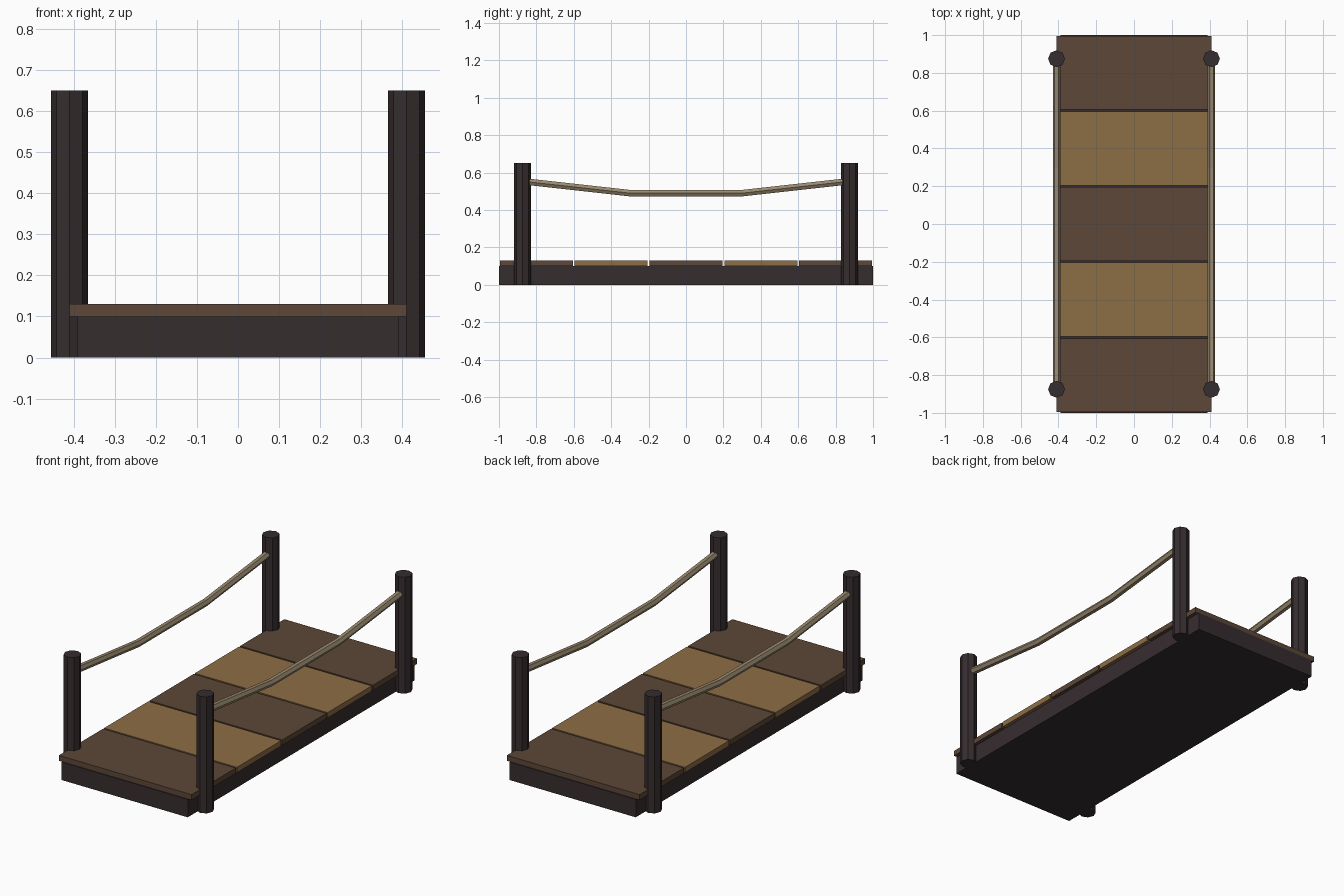
import bpy
import bmesh
from math import tau, cos, sin
from mathutils import Vector

cube = bpy.data.objects.get("Cube")
if cube:
    bpy.data.objects.remove(cube, do_unlink=True)


def material(name, rgb):
    mat = bpy.data.materials.new(name)
    mat.use_nodes = True
    colour = (*rgb, 1)
    mat.diffuse_color = colour
    bsdf = next(n for n in mat.node_tree.nodes if n.type == 'BSDF_PRINCIPLED')
    bsdf.inputs["Base Color"].default_value = colour
    return mat


charred = material("charred wood", (0.037, 0.026, 0.028))
brown = material("brown wood", (0.107, 0.063, 0.038))
tan = material("tan wood", (0.262, 0.153, 0.06))
hemp = material("hemp rope", (0.32, 0.25, 0.16))


def finish(name, bm, mat):
    bmesh.ops.recalc_face_normals(bm, faces=bm.faces)
    mesh = bpy.data.meshes.new(name)
    bm.to_mesh(mesh)
    bm.free()
    mesh.materials.append(mat)
    obj = bpy.data.objects.new(name, mesh)
    bpy.context.collection.objects.link(obj)
    return obj


def box(name, size, centre, mat):
    bm = bmesh.new()
    bmesh.ops.create_cube(bm, size=1)
    bmesh.ops.scale(bm, vec=size, verts=bm.verts)
    bmesh.ops.translate(bm, vec=centre, verts=bm.verts)
    return finish(name, bm, mat)


def tube(name, path, radius, sides, mat):
    """Loft a polygon ring, lying in the xz plane, along a path in y."""
    bm = bmesh.new()
    rings = []
    for point in path:
        rings.append([bm.verts.new(Vector(point) + Vector(
            (radius * cos(tau * i / sides), 0, radius * sin(tau * i / sides))))
            for i in range(sides)])
    for a, b in zip(rings, rings[1:]):
        for i in range(sides):
            j = (i + 1) % sides
            bm.faces.new((a[i], a[j], b[j], b[i]))
    bm.faces.new(rings[0])
    bm.faces.new(rings[-1])
    return finish(name, bm, mat)


def post(name, x, y, radius, height):
    bm = bmesh.new()
    bmesh.ops.create_cone(bm, cap_ends=True, segments=8, radius1=radius,
                          radius2=radius, depth=height)
    bmesh.ops.translate(bm, vec=(x, y, height / 2), verts=bm.verts)
    return finish(name, bm, charred)


# Solid base beam
box("bridge_base", (0.78, 2, 0.1), (0, 0, 0.05), charred)

# Deck planks in alternating colours
for i in range(5):
    box(f"deck_plank_{i + 1}", (0.82, 0.39, 0.03), (0, 0.4 * (i - 2), 0.115),
        tan if i % 2 else brown)

# Corner posts and sagging rope rails
for side, x in (("left", 0.41), ("right", -0.41)):
    for end, y in (("front", -0.875), ("back", 0.875)):
        post(f"{end}_{side}_post", x, y, 0.045, 0.65)
    tube(f"{side}_rope", [(x, -0.84, 0.55), (x, -0.3, 0.49),
                          (x, 0.3, 0.49), (x, 0.84, 0.55)], 0.02, 6, hemp)
